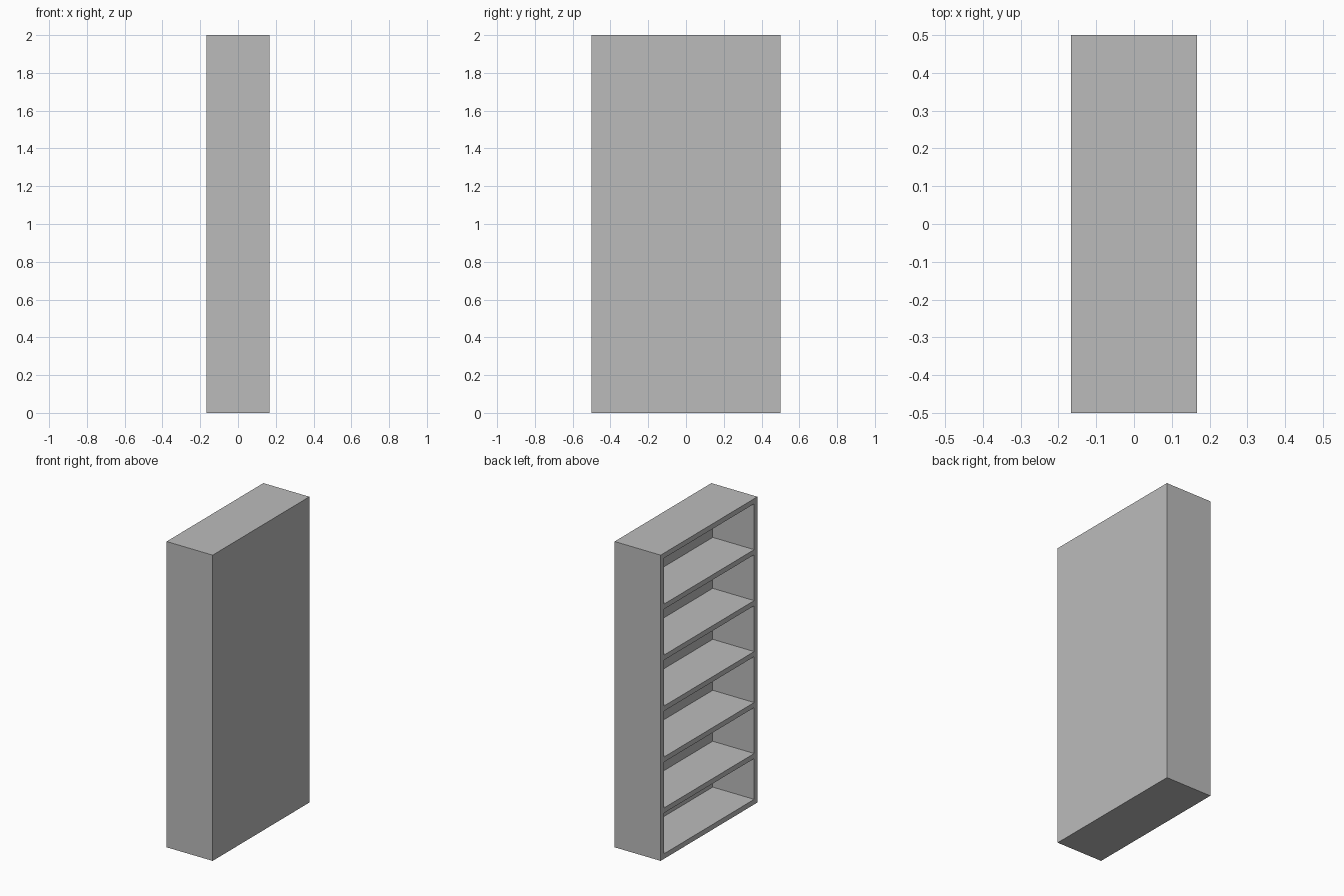
import bpy

if "Cube" in bpy.data.objects:
    bpy.data.objects.remove(bpy.data.objects["Cube"])

# Overall size and board thickness
DEPTH, WIDTH, HEIGHT = 1 / 3, 1.0, 2.0
T = 1 / 30
PITCH = 1 / 3

grey = bpy.data.materials.new("plain grey")
grey.diffuse_color = (0.5, 0.5, 0.5, 1.0)
grey.use_nodes = True
grey.node_tree.nodes["Principled BSDF"].inputs["Base Color"].default_value = grey.diffuse_color


def board(name, lo, hi):
    """Box spanning two opposite corners."""
    bpy.ops.mesh.primitive_cube_add(size=1, location=[(a + b) / 2 for a, b in zip(lo, hi)])
    ob = bpy.context.object
    ob.name = name
    ob.scale = [b - a for a, b in zip(lo, hi)]
    bpy.ops.object.transform_apply(location=False, rotation=False, scale=True)
    ob.data.materials.append(grey)
    return ob


x0, x1 = -DEPTH / 2, DEPTH / 2   # open side faces -x
y0, y1 = -WIDTH / 2, WIDTH / 2

# Outer case: two sides, top, bottom and back panel
board("side_panel_front", (x0, y0, 0), (x1, y0 + T, HEIGHT))
board("side_panel_rear", (x0, y1 - T, 0), (x1, y1, HEIGHT))
board("top_panel", (x0, y0 + T, HEIGHT - T), (x1, y1 - T, HEIGHT))
board("bottom_panel", (x0, y0 + T, 0), (x1, y1 - T, T))
board("back_panel", (x1 - T, y0 + T, T), (x1, y1 - T, HEIGHT - T))

# Five shelves, flush with the open side
for i in range(1, 6):
    z = i * PITCH
    board(f"shelf_{i}", (x0, y0 + T, z - T), (x1 - T, y1 - T, z))
